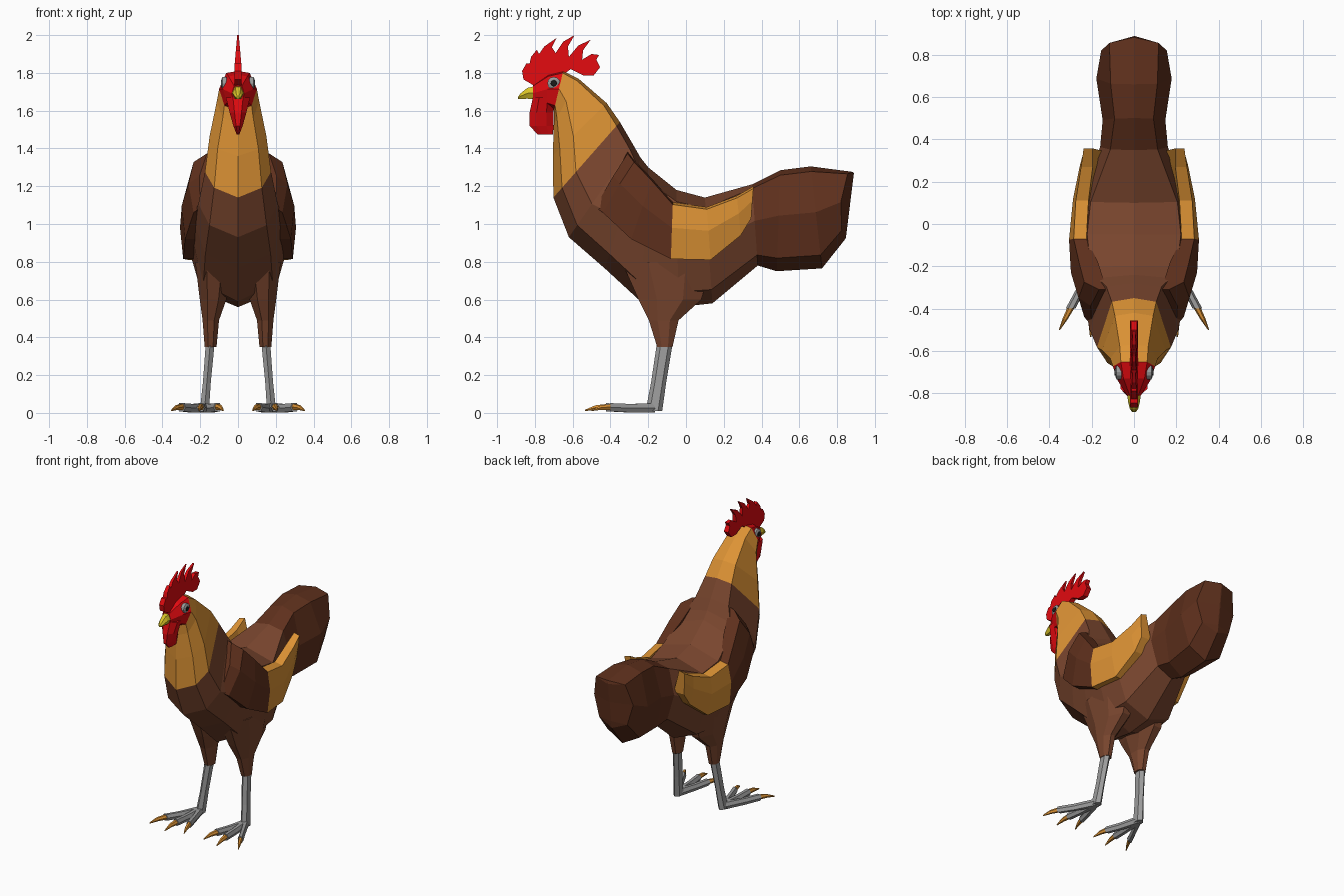
import bpy, bmesh
from math import cos, sin, pi
from mathutils import Vector

def mat(name, r, g, b):
    m = bpy.data.materials.new(name)
    m.diffuse_color = (r, g, b, 1)
    return m

BROWN = mat("brown", .19, .06, .027)
DARK = mat("dark_brown", .115, .03, .012)
GOLD = mat("gold", .72, .29, .035)
RED = mat("red", .75, .003, .005)
YELLOW = mat("yellow", .7, .55, .02)
GREY = mat("grey", .33, .33, .33)
BLACK = mat("black", .01, .01, .01)

def finish(name, bm, mats, mirror=False):
    bmesh.ops.recalc_face_normals(bm, faces=bm.faces)
    me = bpy.data.meshes.new(name)
    bm.to_mesh(me)
    bm.free()
    for m in mats:
        me.materials.append(m)
    ob = bpy.data.objects.new(name, me)
    bpy.context.collection.objects.link(ob)
    if mirror:
        ob.modifiers.new("mirror", 'MIRROR')
    return ob

def loft(name, rings, mats, seg=None, mirror=False):
    """Skin a list of point rings; seg gives a material index per span."""
    bm = bmesh.new()
    vs = [[bm.verts.new(p) for p in r] for r in rings]
    n = len(vs[0])
    seg = seg or [0] * (len(vs) - 1)
    for k in range(len(vs) - 1):
        for i in range(n):
            j = (i + 1) % n
            f = bm.faces.new((vs[k][i], vs[k][j], vs[k + 1][j], vs[k + 1][i]))
            f.material_index = seg[k]
    bm.faces.new(vs[0]).material_index = seg[0]
    bm.faces.new(vs[-1]).material_index = seg[-1]
    return finish(name, bm, mats, mirror)

def oval(x, y, z, rx, ry, n=8):
    """Horizontal ring."""
    return [(x + rx * cos(2 * pi * (i + .5) / n), y + ry * sin(2 * pi * (i + .5) / n), z)
            for i in range(n)]

def upright(x, y, z, rx, rz, n=6):
    """Ring facing forward."""
    return [(x + rx * cos(2 * pi * i / n), y, z + rz * sin(2 * pi * i / n)) for i in range(n)]

# Body, tail, neck and face: top y,z / bottom y,z / half width / shoulder u,t / widest t / bow
def section(ty, tz, by, bz, w, u=.62, t=.05, m=.45, bow=0):
    half = [(0, 0), (u, t), (1, m), (.72, .87), (0, 1)]
    pts = [(w * a, ty + (by - ty) * b - bow * a * a, tz + (bz - tz) * b) for a, b in half]
    return pts + [(-x, y, z) for x, y, z in pts[3:0:-1]]

stations = [
    (.889, 1.27, .847, .93, .004),
    (.882, 1.276, .843, .92, .155, .75, .03, .45, .045),
    (.66, 1.305, .72, .765, .178),
    (.50, 1.285, .48, .75, .148),
    (.35, 1.21, .38, .78, .16, .7, .05),
    (.10, 1.14, .14, .58, .25, .82, .10),
    (-.05, 1.18, -.04, .56, .27, .82, .10),
    (-.20, 1.30, -.24, .59, .255, .8, .10),
    (-.24, 1.35, -.43, .765, .24, .72, .08, .55),
    (-.28, 1.42, -.62, .93, .21, .62, .05, .64),
    (-.35, 1.54, -.702, 1.14, .175, .6, .05, .66),
    (-.42, 1.64, -.705, 1.36, .15, .6, .05, .62),
    (-.57, 1.77, -.70, 1.53, .112, .6, .05, .5),
    (-.65, 1.81, -.70, 1.60, .1),
    (-.73, 1.79, -.74, 1.62, .08),
    (-.81, 1.735, -.81, 1.64, .033),
]
loft("body", [section(*s) for s in stations], [BROWN, DARK, GOLD, RED],
     [1, 1, 1, 1, 0, 0, 0, 0, 0, 0, 2, 2, 2, 3, 3])

# Beak
loft("beak", [upright(0, -.79, 1.695, .034, .042), upright(0, -.84, 1.692, .028, .033),
              upright(0, -.875, 1.677, .019, .018), upright(0, -.889, 1.668, .008, .006)], [YELLOW])

# Wattle
loft("wattle", [oval(0, -.755, 1.67, .07, .06), oval(0, -.765, 1.59, .048, .068),
                oval(0, -.765, 1.52, .027, .068), oval(0, -.745, 1.475, .008, .045)], [RED])

# Comb: spiky profile that thins toward the top
profile = [(-.80, 1.73), (-.86, 1.765), (-.868, 1.81), (-.845, 1.85), (-.828, 1.85),
           (-.82, 1.885), (-.79, 1.922), (-.778, 1.90), (-.75, 1.94), (-.685, 1.985),
           (-.71, 1.935), (-.69, 1.905), (-.65, 1.965), (-.59, 2.0), (-.625, 1.94),
           (-.62, 1.885), (-.57, 1.945), (-.505, 1.975), (-.545, 1.92), (-.55, 1.87),
           (-.50, 1.90), (-.46, 1.895), (-.475, 1.87), (-.455, 1.83), (-.49, 1.785),
           (-.54, 1.785), (-.61, 1.82), (-.68, 1.77)]
def comb_side(s):
    return [(s * min(.018, .004 + .09 * (2 - z)), y, z) for y, z in profile]
loft("comb", [comb_side(-1), comb_side(1)], [RED])

# Eyes: pale disc with dark pupil
def disc(x, r):
    return [(x, -.70 + r * cos(2 * pi * i / 12), 1.745 + r * sin(2 * pi * i / 12)) for i in range(12)]
loft("eyes", [disc(.06, .034), disc(.082, .034), disc(.088, .022)], [GREY], mirror=True)
loft("pupils", [disc(.084, .019), disc(.091, .015)], [BLACK], mirror=True)

# Wings: top y,z / bottom y,z / x inner top, outer top, outer mid, outer bottom
def wing_ring(ty, tz, by, bz, xi, xt, xm, xb):
    my, mz = ty * .55 + by * .45, tz * .55 + bz * .45
    return [(xi, ty, tz), (xt, ty, tz - .012), (xm, my, mz), (xb, by, bz), (xb - .08, by, bz)]
loft("wings", [wing_ring(*s) for s in [
    (-.31, 1.385, -.48, 1.09, .12, .165, .205, .20),
    (-.275, 1.34, -.44, 1.06, .14, .235, .262, .235),
    (-.18, 1.24, -.29, .92, .17, .26, .298, .28),
    (-.07, 1.115, -.08, .815, .225, .285, .307, .29),
    (.11, 1.09, .13, .81, .215, .275, .288, .265),
    (.27, 1.15, .29, .94, .195, .25, .255, .235),
    (.357, 1.20, .345, 1.03, .195, .238, .235, .225)]],
    [DARK, GOLD], [0, 0, 0, 1, 1, 1], mirror=True)

# Thighs
loft("thighs", [oval(.125, -.10, .80, .11, .26), oval(.132, -.085, .60, .076, .18),
                oval(.144, -.118, .49, .047, .085), oval(.145, -.112, .35, .034, .044)],
     [BROWN], mirror=True)

# Shins
loft("shins", [oval(.147, -.112, .37, .027, .042, 6), oval(.165, -.145, .16, .024, .04, 6),
               oval(.178, -.17, .01, .028, .044, 6)], [GREY], mirror=True)

# Toes and claws fanning forward from each heel
heel = Vector((.178, -.165, 0))
for label, tip in (("outer", (.352, -.50, 0)), ("middle", (.205, -.535, 0)), ("inner", (.078, -.50, 0))):
    d = Vector(tip) - heel
    def at(t, z, rx, rz):
        p = heel + d * t
        return upright(p.x, p.y, z, rx, rz)
    loft(label + "_toes", [at(0, .026, .026, .028), at(.4, .025, .021, .026),
                           at(.70, .03, .023, .025)], [GREY], mirror=True)
    loft(label + "_claws", [at(.66, .032, .018, .019), at(.85, .028, .013, .014),
                            at(1, .013, .003, .004)], [GOLD], mirror=True)
